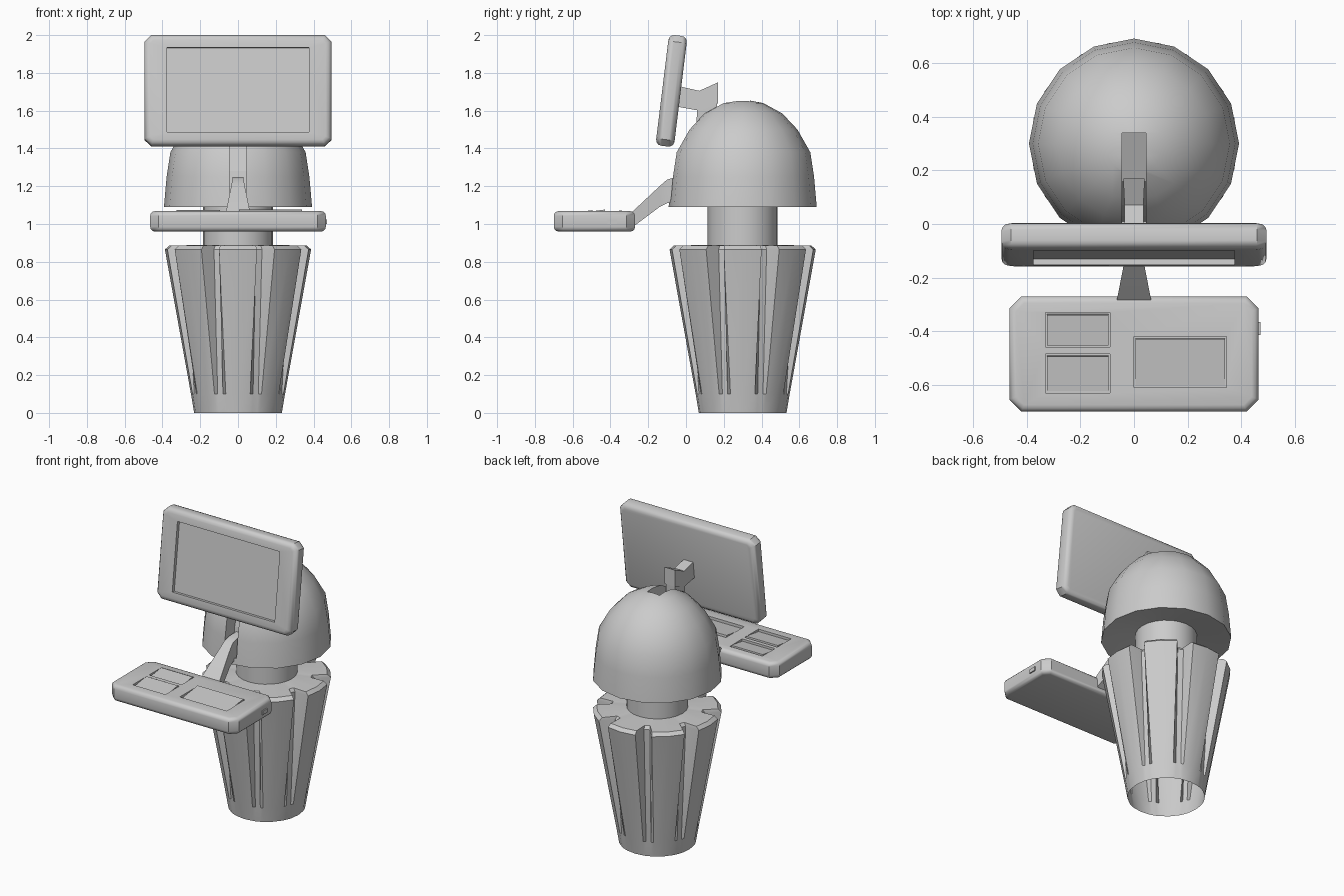
import bpy, bmesh, math
from mathutils import Matrix, Vector

if "Cube" in bpy.data.objects:
    bpy.data.objects.remove(bpy.data.objects["Cube"])

CY = 0.3  # y of the column axis


def finish(name, bm, smooth=35):
    bmesh.ops.recalc_face_normals(bm, faces=bm.faces)
    me = bpy.data.meshes.new(name)
    bm.to_mesh(me)
    bm.free()
    ob = bpy.data.objects.new(name, me)
    bpy.context.collection.objects.link(ob)
    if smooth:
        bpy.ops.object.select_all(action='DESELECT')
        ob.select_set(True)
        bpy.context.view_layer.objects.active = ob
        bpy.ops.object.shade_smooth_by_angle(angle=math.radians(smooth))
    return ob


def skin(name, rings, cap_start=True, cap_end=True, smooth=35):
    """Bridge equal-length point rings with quads."""
    bm = bmesh.new()
    loops = [[bm.verts.new(p) for p in r] for r in rings]
    n = len(loops[0])
    for a, b in zip(loops, loops[1:]):
        for i in range(n):
            j = (i + 1) % n
            bm.faces.new((a[i], a[j], b[j], b[i]))
    if cap_start:
        bm.faces.new(loops[0])
    if cap_end:
        bm.faces.new(loops[-1])
    bmesh.ops.remove_doubles(bm, verts=bm.verts, dist=1e-5)
    return finish(name, bm, smooth)


def circle(r, z, n):
    return [(r * math.cos(2 * math.pi * i / n), CY + r * math.sin(2 * math.pi * i / n), z)
            for i in range(n)]


def flutes(z, r_out, r_in, lobes=8):
    pts = []
    for k in range(lobes):
        for deg, r in ((-15, r_out), (0, r_out), (15, r_out), (19, r_in), (26, r_in)):
            a = math.radians(k * 45 + deg)
            pts.append((r * math.cos(a), CY + r * math.sin(a), z))
    return pts


def arm(name, sections):
    """Sections along the arm: y, low z, high z, half width."""
    return skin(name, [[(-w, y, lo), (w, y, lo), (w, y, hi), (-w, y, hi)]
                       for y, lo, hi, w in sections], smooth=25)


def prism(name, profile, w):
    return skin(name, [[(s * w, y, z) for y, z in profile] for s in (-1, 1)], smooth=0)


def slab(size, bevel, corner):
    """Box with chamfered outline and rounded rims, front facing local +z."""
    bm = bmesh.new()
    bmesh.ops.create_cube(bm, size=1)
    bmesh.ops.scale(bm, vec=size, verts=bm.verts)
    up = [e for e in bm.edges if abs(e.verts[0].co.z - e.verts[1].co.z) > 1e-4]
    bmesh.ops.bevel(bm, geom=up, offset=corner, segments=1, affect='EDGES', profile=0.5)
    rim = [e for e in bm.edges if abs(e.verts[0].co.z - e.verts[1].co.z) < 1e-4]
    bmesh.ops.bevel(bm, geom=rim, offset=bevel, segments=3, affect='EDGES', profile=0.5)
    return bm


def box(name, size, loc, tilt=0.0):
    bm = bmesh.new()
    bmesh.ops.create_cube(bm, size=1)
    bm.transform(Matrix.Translation(loc) @ Matrix.Rotation(tilt, 4, 'X')
                 @ Matrix.Diagonal(Vector((*size, 1))))
    return finish(name, bm, 0)


def cut(ob, cutter):
    m = ob.modifiers.new("cut", 'BOOLEAN')
    m.operation, m.object, m.solver = 'DIFFERENCE', cutter, 'EXACT'
    bpy.context.view_layer.objects.active = ob
    bpy.ops.object.modifier_apply(modifier=m.name)
    bpy.data.objects.remove(cutter)


# fluted pedestal, open at the bottom
skin("fluted_base", [flutes(0, .232, .232), flutes(.1, .249, .245), flutes(.865, .387, .29),
                     flutes(.885, .365, .275), flutes(.89, .18, .18)], False, False, 30)

# neck
skin("neck", [circle(.185, z, 24) for z in (.86, 1.12)])

# dome hood with hollow underside
dome = skin("dome", [circle(r, z, 16) for r, z in
                     ((.15, 1.13), (.2, 1.12), (.392, 1.09), (.378, 1.25), (.358, 1.38),
                      (.29, 1.50), (.21, 1.585), (.11, 1.64), (.03, 1.655))], smooth=40)
cut(dome, prism("slot_cutter", [(-.3, 1.13), (-.3, 1.9), (.34, 1.9), (.34, 1.625), (.16, 1.55),
                                (.07, 1.43), (.03, 1.28), (.01, 1.13)], .045))

# arms leaving the dome slot
arm("tray_arm", [(-.30, .97, 1.05, .067), (-.14, 1.09, 1.20, .036), (-.10, 1.11, 1.235, .03),
                 (-.05, 1.11, 1.25, .03), (.06, 1.13, 1.25, .03)])
arm("screen_arm", [(-.04, 1.62, 1.73, .035), (.07, 1.60, 1.705, .035), (.17, 1.64, 1.75, .04)])
prism("screen_arm_stem", [(.05, 1.42), (.16, 1.53), (.165, 1.66), (.06, 1.63)], .033)

# monitor with recessed screen
bm = slab((.99, .59, .098), .03, .035)
front = max(bm.faces, key=lambda f: f.calc_center_median().z + f.calc_area())
bmesh.ops.inset_region(bm, faces=[front], thickness=.03)
for v in front.verts:
    v.co.x = math.copysign(.375, v.co.x)
    v.co.y = math.copysign(.225, v.co.y)
ext = bmesh.ops.extrude_discrete_faces(bm, faces=[front])
for v in ext['faces'][0].verts:
    v.co.z -= .022
bmesh.ops.remove_doubles(bm, verts=bm.verts, dist=1e-5)
bm.transform(Matrix.Translation((0, -.077, 1.705)) @ Matrix.Rotation(math.radians(83), 4, 'X'))
finish("monitor", bm)

# control tray with sunken pads
tray = finish("control_tray", slab((.93, .43, .108), .025, .045))
tray.data.transform(Matrix.Translation((0, -.485, 1.014)))
for i, (x0, x1, y0, y1) in enumerate(((-.33, -.09, -.46, -.33), (-.33, -.09, -.63, -.485),
                                      (0, .345, -.61, -.42))):
    size, mid = (x1 - x0, y1 - y0), ((x0 + x1) / 2, (y0 + y1) / 2)
    cut(tray, box("pad_cutter", (*size, .04), (*mid, 1.07)))
    box(f"pad_{i + 1}", (size[0] - .01, size[1] - .015, .025), (*mid, 1.052), math.radians(8))

# side button of the tray
box("tray_button", (.02, .05, .025), (.462, -.39, 1.012))
